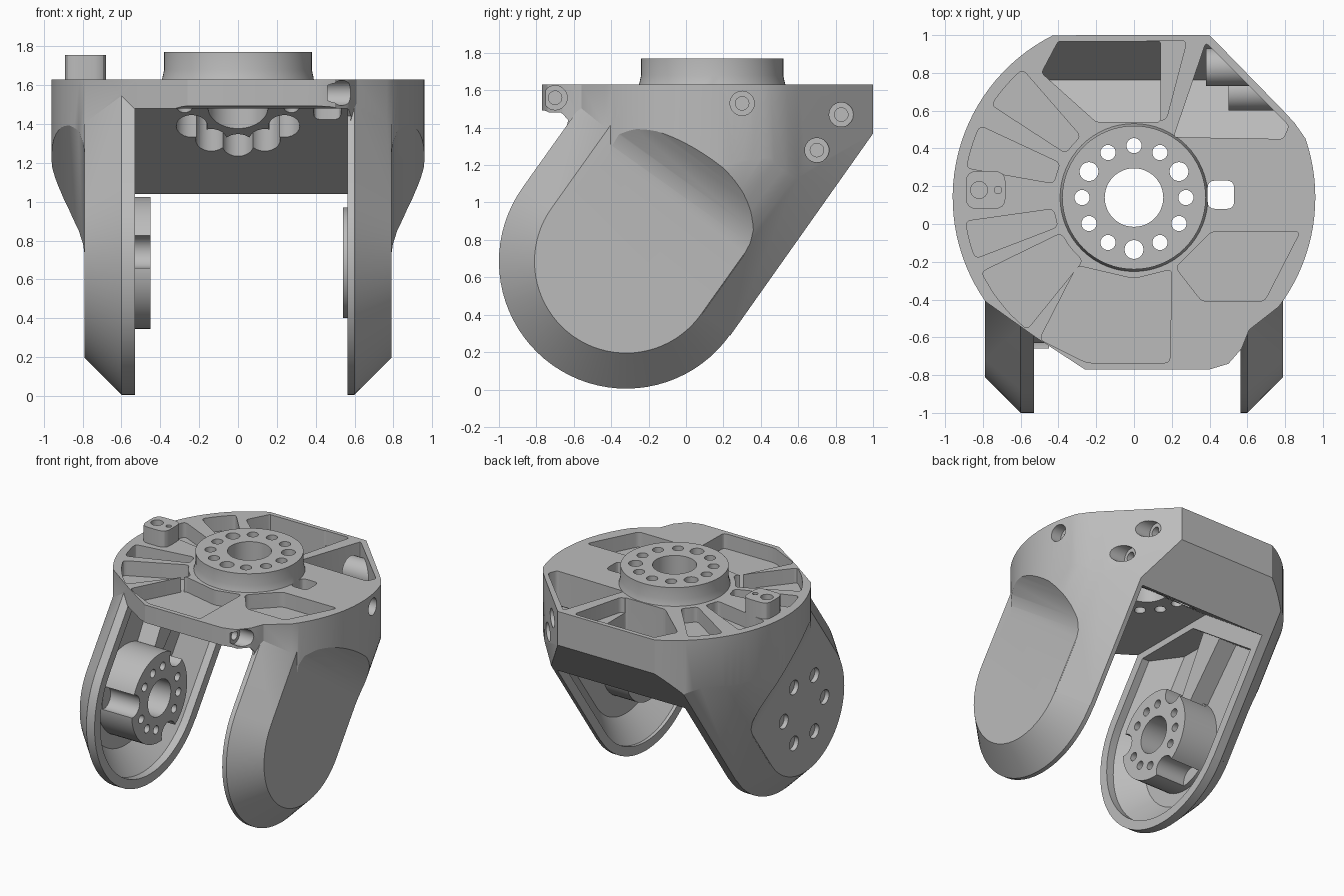
import bpy, bmesh, math
from mathutils import Vector

if "Cube" in bpy.data.objects:
    bpy.data.objects.remove(bpy.data.objects["Cube"], do_unlink=True)

grey = bpy.data.materials.new("machined grey")
grey.use_nodes = True
GREY = (0.5, 0.5, 0.5, 1)
grey.diffuse_color = GREY
grey.node_tree.nodes["Principled BSDF"].inputs["Base Color"].default_value = GREY

# Leg frame: pivot centre, direction along the leg (s) and across it (d)
CY, CZ = -0.32, 0.685
AY, AZ = 0.58, 0.815
HUB_Y = 0.14


def leg_pt(x, s, d):
    return (x, CY + s * AY + d * AZ, CZ + s * AZ - d * AY)


def solid(name, rings):
    """Closed solid skinned through matching rings of 3D points."""
    bm = bmesh.new()
    loops = [[bm.verts.new(p) for p in ring] for ring in rings]
    n = len(loops[0])
    for a, b in zip(loops, loops[1:]):
        for i in range(n):
            j = (i + 1) % n
            bm.faces.new((a[i], a[j], b[j], b[i]))
    bm.faces.new(loops[0][::-1])
    bm.faces.new(loops[-1])
    bmesh.ops.recalc_face_normals(bm, faces=bm.faces)
    mesh = bpy.data.meshes.new(name)
    bm.to_mesh(mesh)
    bm.free()
    mesh.materials.append(grey)
    ob = bpy.data.objects.new(name, mesh)
    bpy.context.scene.collection.objects.link(ob)
    return ob


def prism(name, pts, axis, lo, hi):
    def place(p, h):
        return (h, *p) if axis == "x" else (*p, h)
    return solid(name, [[place(p, h) for p in pts] for h in (lo, hi)])


def arc(cx, cy, r, a0, a1, n):
    angles = [math.radians(a0 + (a1 - a0) * i / n) for i in range(n + 1)]
    return [(cx + r * math.cos(a), cy + r * math.sin(a)) for a in angles]


def circle(cx, cy, r, n=32):
    return arc(cx, cy, r, 0, 360, n)[:-1]


def rounded(pts, r):
    """Round every corner of a polygon."""
    out, n = [], len(pts)
    for i in range(n):
        p, q, t = (Vector(pts[k % n]) for k in (i - 1, i, i + 1))
        a = q + (p - q).normalized() * r
        b = q + (t - q).normalized() * r
        for k in range(5):
            f = k / 4
            out.append(tuple(a * (1 - f) ** 2 + q * 2 * f * (1 - f) + b * f * f))
    return out


def boolean(ob, other, op="DIFFERENCE"):
    mod = ob.modifiers.new("cut", "BOOLEAN")
    mod.operation, mod.object, mod.solver = op, other, "EXACT"
    bpy.context.view_layer.objects.active = ob
    bpy.ops.object.modifier_apply(modifier=mod.name)
    bpy.data.objects.remove(other, do_unlink=True)


def drill(ob, axis, u, v, r, lo, hi, n=24):
    boolean(ob, prism("cutter", circle(u, v, r, n), axis, lo, hi))


def trim_top(ob, z):
    boolean(ob, prism("trim", [(-2, z), (2, z), (2, 3), (-2, 3)], "x", -2, 2))


def capsule(x, r, top):
    pts = [leg_pt(x, -q, p) for p, q in arc(0, 0, r, 0, 180, 40)]
    return pts + [leg_pt(x, top, -r), leg_pt(x, top, r)]


# Upper housing: plan outline crossed with the side profile
plan = ([(0.40, 1), (0.79, 0.60), (0.85, 0.535)] + arc(0, HUB_Y, 0.96, 19, -37, 18)
        + [(0.61, -0.56), (0.57, -0.66), (0.50, -0.74), (0.40, -0.77), (-0.26, -0.77), (-0.52, -0.60)]
        + arc(0, HUB_Y, 0.96, 215, 116.5, 30))
body = prism("fork_body", plan, "z", 0.2, 1.63)
side = [(-0.9, 1.8), (1.1, 1.8), (1.1, 1.51), leg_pt(0, 0, 0.683)[1:], leg_pt(0, 0, -0.683)[1:],
        (-0.64, 1.40), (-0.63, 1.44), (-0.66, 1.475), (-0.72, 1.475), (-0.75, 1.49), (-0.9, 1.51)]
boolean(body, prism("side_profile", side, "x", -1.2, 1.2), "INTERSECT")

# Housing flanks: blend into the flat leg face, round off and chamfer towards the back
blend = [(-1, 0.787), (0.38, 0.787), (0.46, 0.797), (0.53, 0.82), (0.605, 0.868),
         (0.66, 0.912), (0.72, 0.97), (0.75, 1.1), (-1, 1.1)]
wedge = [(0.10, 0.963), (0.16, 0.954), (0.22, 0.94), (0.28, 0.92), (0.34, 0.894), (0.40, 0.86),
         (0.44, 0.834), (0.478, 0.803), (0.9, 0.381), (0.9, 1.1), (0.10, 1.1)]
for sx in (1, -1):
    boolean(body, solid("blend", [[leg_pt(sx * x, s, d) for s, x in blend] for d in (-1.2, 1.2)]))
    boolean(body, solid("wedge", [[leg_pt(sx * x, s, d) for d, x in wedge] for s in (-0.5, 1.6)]))

# Legs: chamfered slabs
for sx in (1, -1):
    leg = solid("leg", [capsule(sx * x, r, 0.84) for x, r in ((0.45, 0.68), (0.6, 0.68), (0.79, 0.49))])
    trim_top(leg, 1.6)
    boolean(body, leg, "UNION")

# Gap between the legs, then the hollow behind each leg rim
gap = [(-1.3, -0.3), (1.3, -0.3), (1.3, 0.66), (0.15, 1.48), (-1.3, 1.48)]
boolean(body, prism("gap", gap, "x", -0.53, 0.565))
for sx in (1, -1):
    hollow = solid("hollow", [capsule(sx * x, r, 0.8) for x, r in ((0.5, 0.61), (0.59, 0.61), (0.74, 0.44))])
    trim_top(hollow, 1.43)
    boolean(body, hollow)

# Round mounting hub on the deck
profile = ((0.42, 1.5), (0.41, 1.57), (0.39, 1.635), (0.38, 1.68), (0.38, 1.77))
boolean(body, solid("deck_hub", [[(*p, z) for p in circle(0, HUB_Y, r, 64)] for r, z in profile]), "UNION")

# Shallow deck pockets
def sector(a0, a1):
    return arc(0, HUB_Y, 0.90, a0, a1, 3) + arc(0, HUB_Y, 0.43, a1, a0, 2)


shallow = [sector(*a) for a in ((131, 147), (155, 170), (188, 201), (206, 231))]
shallow += [[(-0.30, -0.22), (-0.50, -0.61), (-0.25, -0.735), (0.19, -0.735), (0.20, -0.24), (0, -0.29)],
            [(0.22, -0.23), (0.36, -0.41), (0.69, -0.41), (0.88, -0.04), (0.41, -0.04)],
            [(0.05, 0.97), (0.28, 0.97), (0.17, 0.55), (0.05, 0.55)]]
for pts in shallow:
    boolean(body, prism("pocket", rounded(pts, 0.03), "z", 1.515, 2))

# Deep pockets at the back follow the sloped rear wall and leave bosses round the flank screws
screws = ((0.30, 1.53, 0.87), (0.83, 1.47, 0.50), (0.70, 1.28, 0.62), (-0.70, 1.56, 0.46))
deep = [[(-0.40, 0.97), (0.14, 0.97), (0.14, 0.54), (-0.20, 0.54), (-0.49, 0.80)],
        [(0.38, 0.96), (0.82, 0.52), (0.79, 0.45), (0.21, 0.46)]]
wall = [leg_pt(0, 0.98, 0.63)[1:], (0.965, 1.40), (0.965, 1.9), (0.2, 1.9), (0.2, 1.52)]
for pts in deep:
    pocket = prism("pocket", rounded(pts, 0.02), "z", 0.9, 1.85)
    boolean(pocket, prism("wall", wall, "x", -1, 1), "INTERSECT")
    for y, z, x in screws[1:3]:
        drill(pocket, "x", y, z, 0.1, x - 0.12, 1)
    boolean(body, pocket)

# Deck holes: centre bore, bolt circle with rear counterbores, cable slot
drill(body, "z", 0, HUB_Y, 0.155, 0.9, 2, 48)
for i in range(12):
    a = math.radians(30 * i)
    u, v = 0.275 * math.cos(a), HUB_Y + 0.275 * math.sin(a)
    drill(body, "z", u, v, 0.05 if i % 4 == 1 else 0.04, 1.2, 2)
    if 0 < i < 6:
        drill(body, "z", u, v, 0.08, 0.9, 1.5)
slot = rounded([(0.39, 0.08), (0.53, 0.08), (0.53, 0.23), (0.39, 0.23)], 0.04)
boolean(body, prism("slot", slot, "z", 0.9, 2))

# Screw holes in the flank
for y, z, x in screws:
    drill(body, "x", y, z, 0.065, x, 1.3)
    drill(body, "x", y, z, 0.036, x - 0.07, 1.3)

# Screw holes through the right leg face
for i in range(6):
    a = math.radians(60 * i)
    drill(body, "x", CY + 0.25 * math.cos(a), CZ + 0.25 * math.sin(a), 0.055, -1, -0.6)

# Right inner hub with notches, bore and bolt holes
right_hub = prism("right_leg_hub", circle(CY, CZ, 0.34, 64), "x", -0.755, -0.45)
for a in (170, 50, -70):
    y, z = arc(CY, CZ, 0.33, a, a, 1)[0]
    drill(right_hub, "x", y, z, 0.085, -0.70, 0)
drill(right_hub, "x", CY, CZ, 0.14, -0.70, 0, 40)
for i in range(12):
    if i % 4:
        y, z = arc(CY, CZ, 0.235, 170 + 30 * i, 0, 1)[0]
        drill(right_hub, "x", y, z, 0.032, -0.65, 0, 16)

# Left inner bearing seat
left_hub = prism("left_leg_bearing", circle(CY, CZ, 0.285, 64), "x", 0.54, 0.755)
drill(left_hub, "x", CY, CZ, 0.2, 0, 0.62, 48)

# Column running up each hollow from the hub, widening towards the deck
columns = []
for sx, label in ((1, "left"), (-1, "right")):
    rings = []
    for s, w in ((0.25, 0.05), (0.81, 0.11)):
        rings.append([leg_pt(sx * x, s, d) for x, d in ((0.59, -w), (0.59, w), (0.76, w), (0.76, -w))])
    columns.append(solid(label + "_leg_column", rings))

# Stop block on the deck
square = [(-0.89, 0.08), (-0.68, 0.08), (-0.68, 0.28), (-0.89, 0.28)]
block = prism("stop_block", rounded(square, 0.06), "z", 1.5, 1.755)
drill(block, "z", -0.82, 0.18, 0.045, 1.6, 2)
drill(block, "z", -0.72, 0.18, 0.02, 1.65, 2, 12)

# Smooth round surfaces, keep machined edges sharp
bpy.ops.object.select_all(action="DESELECT")
for ob in [body, right_hub, left_hub, block] + columns:
    ob.select_set(True)
bpy.context.view_layer.objects.active = body
bpy.ops.object.shade_smooth_by_angle(angle=math.radians(25))
